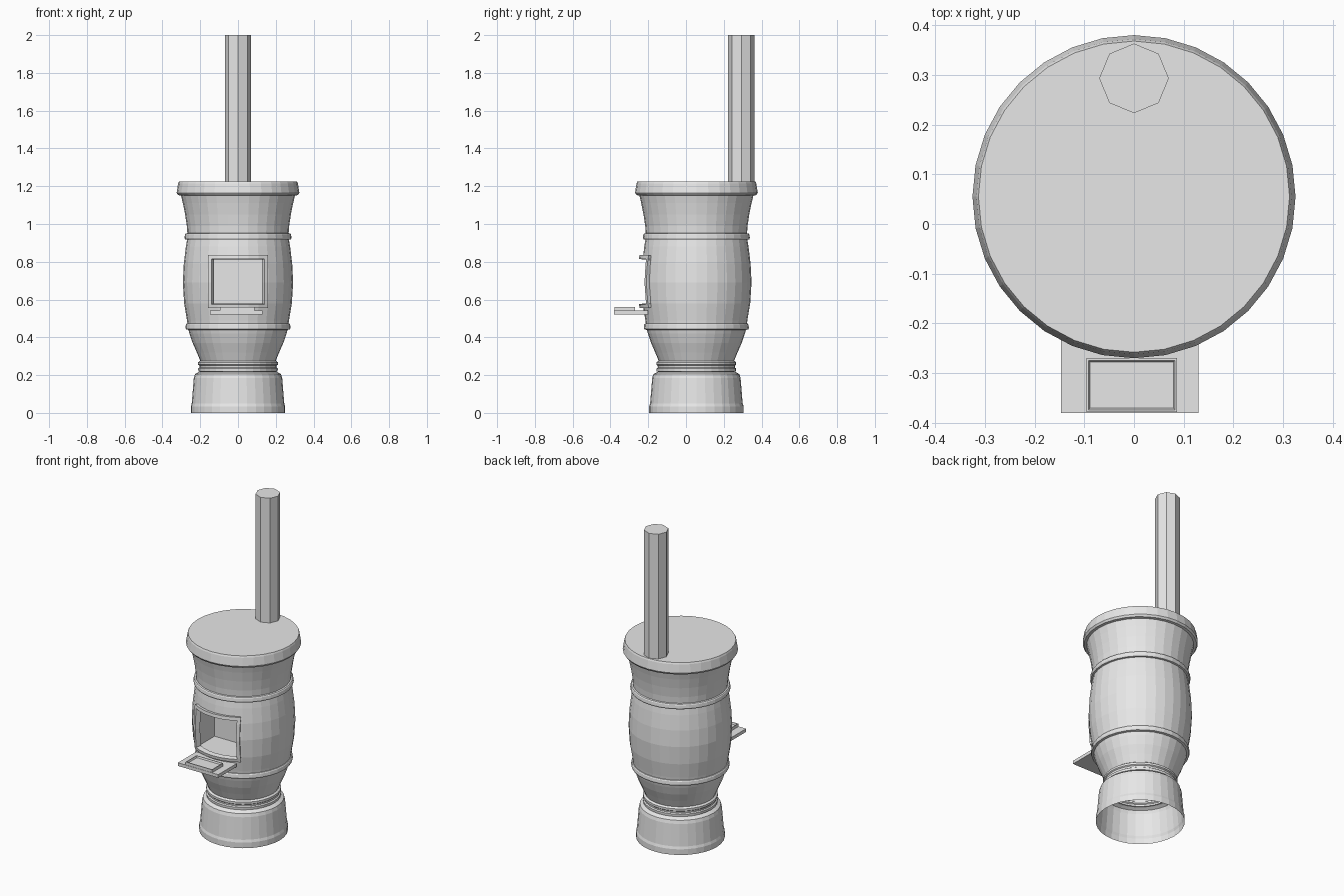
import bpy, bmesh, math
from mathutils import Vector, Matrix

cube = bpy.data.objects.get("Cube")
if cube:
    bpy.data.objects.remove(cube)

iron = bpy.data.materials.new("grey_iron")
iron.use_nodes = True
GREY = (0.8, 0.8, 0.8, 1)
iron.diffuse_color = GREY
iron.node_tree.nodes["Principled BSDF"].inputs["Base Color"].default_value = GREY

CY = 0.055          # axis of the stove body
SIDES = 32
OPENING = (0.14, 0.575, 0.815)   # half width, bottom, top
FRAME = (0.158, 0.556, 0.835)


def finish(bm, name):
    bmesh.ops.recalc_face_normals(bm, faces=bm.faces)
    mesh = bpy.data.meshes.new(name)
    bm.to_mesh(mesh)
    bm.free()
    mesh.materials.append(iron)
    obj = bpy.data.objects.new(name, mesh)
    bpy.context.collection.objects.link(obj)
    return obj


def lathe(profile, cap_top=False):
    """Spin (radius, z) points around the body axis."""
    bm = bmesh.new()
    rings = []
    for r, z in profile:
        rings.append([bm.verts.new((r * math.cos(a), CY + r * math.sin(a), z))
                      for a in (math.tau * i / SIDES for i in range(SIDES))])
    for low, high in zip(rings, rings[1:]):
        for i in range(SIDES):
            j = (i + 1) % SIDES
            bm.faces.new((low[i], low[j], high[j], high[i]))
    if cap_top:
        bm.faces.new(rings[-1])
    return bm


def inside(face, rect):
    c = face.calc_center_median()
    half, bottom, top = rect
    return c.y < 0 and abs(c.x) < half and bottom < c.z < top


def slice_front(bm, rect):
    """Cut the outline of a rectangle into the front of the wall."""
    half, bottom, top = rect
    for co, no in (((half, 0, 0), (1, 0, 0)), ((-half, 0, 0), (1, 0, 0)),
                   ((0, 0, bottom), (0, 0, 1)), ((0, 0, top), (0, 0, 1))):
        faces = [f for f in bm.faces if f.calc_center_median().y < 0]
        geom = faces + list({e for f in faces for e in f.edges}) \
            + list({v for f in faces for v in f.verts})
        bmesh.ops.bisect_plane(bm, geom=geom, plane_co=co, plane_no=no)


def box(name, x0, x1, y0, y1, z0, z1, inset=0):
    bm = bmesh.new()
    size = Matrix.Diagonal((x1 - x0, y1 - y0, z1 - z0, 1))
    mid = Matrix.Translation(((x0 + x1) / 2, (y0 + y1) / 2, (z0 + z1) / 2))
    bmesh.ops.create_cube(bm, size=1, matrix=mid @ size)
    if inset:
        # sunken panel with a narrow rim
        top = [max(bm.faces, key=lambda f: f.calc_center_median().z)]
        bmesh.ops.inset_region(bm, faces=top, thickness=inset)
        bmesh.ops.inset_region(bm, faces=top, thickness=0.005, depth=-0.01)
    return finish(bm, name)


# Pedestal, open underneath
finish(lathe([(0.25, 0), (0.25, 0.035), (0.245, 0.05), (0.234, 0.185),
              (0.228, 0.205), (0.21, 0.215), (0.2, 0.217)]), "pedestal")

# Neck mouldings and lower bowl
finish(lathe([(0.2, 0.217), (0.21, 0.22), (0.211, 0.235), (0.204, 0.24),
              (0.205, 0.25), (0.211, 0.255), (0.211, 0.268), (0.2, 0.276),
              (0.218, 0.32), (0.24, 0.37), (0.257, 0.42), (0.265, 0.45)]), "lower_bowl")

# Barrel with a firebox pushed in from the front
barrel = [(0.265, 0.45), (0.27, 0.49), (0.285, 0.58), (0.292, 0.69),
          (0.287, 0.79), (0.276, 0.88), (0.267, 0.935)]
bm = lathe(barrel)
slice_front(bm, OPENING)
bmesh.ops.delete(bm, geom=[f for f in bm.faces if inside(f, OPENING)], context='FACES')
half, bottom, top = OPENING
rim = [e for e in bm.edges if e.is_boundary
       and all(bottom - 0.01 < v.co.z < top + 0.01 for v in e.verts)]
new = bmesh.ops.extrude_edge_only(bm, edges=rim)["geom"]
for v in new:
    if isinstance(v, bmesh.types.BMVert):
        v.co.y = -0.03
back = [e for e in new if isinstance(e, bmesh.types.BMEdge)]
bmesh.ops.holes_fill(bm, edges=back, sides=0)
finish(bm, "barrel_and_firebox")

# Door frame wrapped around the barrel
bm = lathe(barrel)
slice_front(bm, FRAME)
slice_front(bm, OPENING)
bmesh.ops.delete(bm, geom=[f for f in bm.faces
                           if inside(f, OPENING) or not inside(f, FRAME)], context='FACES')
frame = finish(bm, "door_frame")
for v in frame.data.vertices:
    v.co.y -= 0.02
thick = frame.modifiers.new("thickness", 'SOLIDIFY')
thick.thickness = 0.03
# the outer face stays put and the rim grows back into the wall
thick.offset = -1
if frame.data.polygons[0].normal.y > 0:
    frame.data.flip_normals()

# Upper collar
finish(lathe([(0.267, 0.935), (0.271, 0.99), (0.28, 1.05), (0.292, 1.11),
              (0.303, 1.155)]), "upper_collar")

# Raised bands at the barrel ends
for name, z, r in (("lower_band", 0.458, 0.278), ("upper_band", 0.935, 0.283)):
    finish(lathe([(r - 0.018, z - 0.019), (r - 0.003, z - 0.016), (r, z - 0.008),
                  (r - 0.002, z + 0.009), (r - 0.006, z + 0.014),
                  (r - 0.018, z + 0.017)]), name)

# Lid
finish(lathe([(0.298, 1.15), (0.317, 1.153), (0.325, 1.165), (0.317, 1.215),
              (0.313, 1.225)], cap_top=True), "lid")

# Flue pipe
bm = bmesh.new()
bmesh.ops.create_cone(bm, cap_ends=True, segments=8, radius1=0.07, radius2=0.07,
                      depth=0.8, matrix=Matrix.Translation((0, 0.293, 1.6)))
finish(bm, "flue_pipe")

# Door folded down flat, with its raised panel
box("door", -0.147, 0.13, -0.38, -0.2, 0.522, 0.542)
box("door_panel", -0.096, 0.087, -0.378, -0.27, 0.542, 0.56, inset=0.006)
